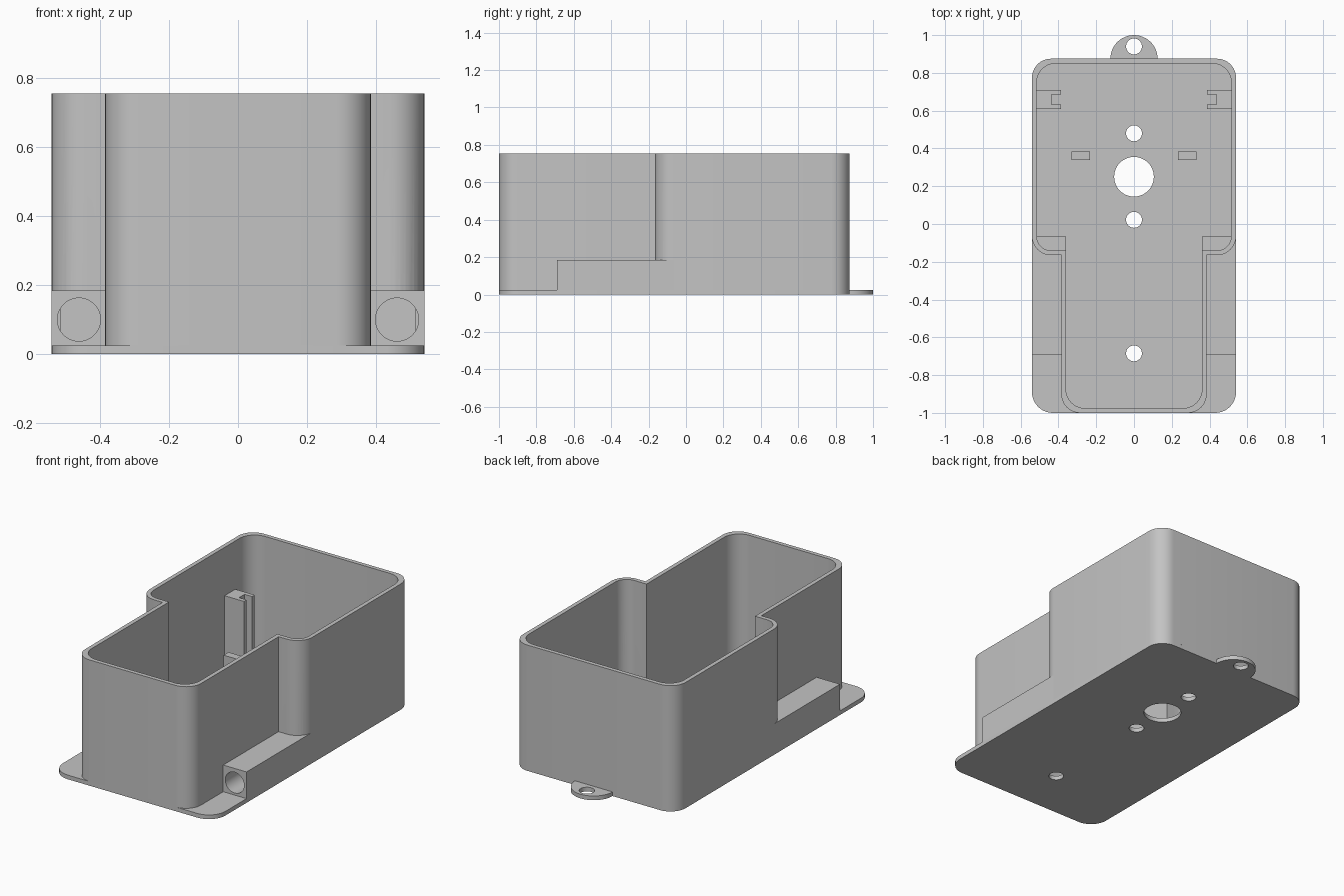
import bpy, bmesh
from math import sin, cos, pi, radians
from mathutils import Vector, Matrix

if "Cube" in bpy.data.objects:
    bpy.data.objects.remove(bpy.data.objects["Cube"])

grey = bpy.data.materials.new("plain grey")
grey.use_nodes = True
grey.diffuse_color = (0.55, 0.55, 0.55, 1)
grey.node_tree.nodes["Principled BSDF"].inputs["Base Color"].default_value = grey.diffuse_color

FLOOR, TOP = 0.025, 0.755
ARC = 10


def finish(name, bm):
    bmesh.ops.recalc_face_normals(bm, faces=bm.faces)
    mesh = bpy.data.meshes.new(name)
    bm.to_mesh(mesh)
    bm.free()
    mesh.materials.append(grey)
    ob = bpy.data.objects.new(name, mesh)
    bpy.context.collection.objects.link(ob)
    return ob


def rounded(corners):
    """Closed outline from (x, y, radius) corners; radius 0 stays sharp."""
    out = []
    for i, (x, y, r) in enumerate(corners):
        p = Vector((x, y))
        if r == 0:
            out.append(p)
            continue
        a = (Vector(corners[i - 1][:2]) - p).normalized() * r
        b = (Vector(corners[(i + 1) % len(corners)][:2]) - p).normalized() * r
        for k in range(ARC + 1):
            t = k / ARC * pi / 2
            out.append(p + a * (1 - sin(t)) + b * (1 - cos(t)))
    return out


def mirrored(half):
    """Complete a right-hand half outline (front to back) with its mirror."""
    return half + [(-x, y, r) for x, y, r in reversed(half)]


def slab(name, pts, z0, z1):
    bm = bmesh.new()
    low, high = ([bm.verts.new((p[0], p[1], z)) for p in pts] for z in (z0, z1))
    bm.faces.new(low)
    bm.faces.new(high)
    for i in range(len(pts)):
        bm.faces.new((low[i - 1], low[i], high[i], high[i - 1]))
    return finish(name, bm)


def ring(name, outer, inner, z0, z1):
    bm = bmesh.new()
    loops = [[bm.verts.new((p.x, p.y, z)) for p in pts]
             for pts, z in ((outer, z0), (outer, z1), (inner, z1), (inner, z0))]
    for a, b in zip(loops, loops[1:] + loops[:1]):
        for i in range(len(a)):
            bm.faces.new((a[i - 1], a[i], b[i], b[i - 1]))
    return finish(name, bm)


def box(name, x0, x1, y0, y1, z0, z1):
    return slab(name, [(x0, y0), (x1, y0), (x1, y1), (x0, y1)], z0, z1)


def drill(targets, centre, radius, depth, along_y=False):
    """Cut a round hole through every target."""
    bm = bmesh.new()
    turn = Matrix.Rotation(pi / 2 if along_y else 0, 4, 'X')
    bmesh.ops.create_cone(bm, cap_ends=True, segments=48, radius1=radius, radius2=radius,
                          depth=depth, matrix=Matrix.Translation(centre) @ turn)
    cutter = finish("hole_cutter", bm)
    cutter.hide_render = True
    for ob in targets:
        mod = ob.modifiers.new("hole", 'BOOLEAN')
        mod.operation, mod.solver, mod.object = 'DIFFERENCE', 'EXACT', cutter
        bpy.context.view_layer.objects.active = ob
        bpy.ops.object.modifier_apply(modifier=mod.name)
    bpy.data.objects.remove(cutter)


# Floor plate and hanging tab
floor = slab("floor_plate", rounded(mirrored([(0.54, -1, 0.11), (0.54, 0.875, 0.1)])), 0, FLOOR)
tab = slab("hanging_tab", [(0.125 * cos(k * pi / 24), 0.875 + 0.125 * sin(k * pi / 24))
                           for k in range(25)], 0, FLOOR)
drill([tab], (0, 0.94, 0), 0.042, 0.2)
for y, r in ((0.48, 0.042), (0.25, 0.105), (0.022, 0.042), (-0.685, 0.042)):
    drill([floor], (0, y, 0), r, 0.2)

# Stepped wall: narrow front bay, wide rear bay
outer = rounded(mirrored([(0.385, -1, 0.1), (0.385, -0.165, 0), (0.54, -0.165, 0.1), (0.54, 0.875, 0.1)]))
inner = rounded(mirrored([(0.36, -0.975, 0.1), (0.36, -0.14, 0), (0.515, -0.14, 0.075), (0.515, 0.85, 0.1)]))
wall = ring("outer_wall", outer, inner, FLOOR, TOP)
parts = [floor, tab, wall]

for side, s in (("left", 1), ("right", -1)):
    # Cable channel block with its bore
    block = box(side + "_cable_block", s * 0.36, s * 0.54, -0.69, -0.065, FLOOR, 0.185)
    drill([block, wall], (s * 0.461, -0.405, 0.1), 0.0625, 0.69, True)
    # Slotted rail on the side wall
    for place, y in (("front", 0.608), ("rear", 0.685)):
        parts.append(box(f"{side}_{place}_rail", s * 0.386, s * 0.518, y, y + 0.025, FLOOR, 0.465))
    parts.append(box(side + "_rail_web", s * 0.436, s * 0.518, 0.633, 0.685, FLOOR, 0.465))
    # Support post on the floor
    parts.append(box(side + "_support_post", s * 0.232, s * 0.332, 0.338, 0.385, FLOOR, 0.26))
    parts.append(block)

bpy.ops.object.select_all(action='DESELECT')
for ob in parts:
    ob.select_set(True)
bpy.context.view_layer.objects.active = wall
bpy.ops.object.shade_smooth_by_angle(angle=radians(30))
